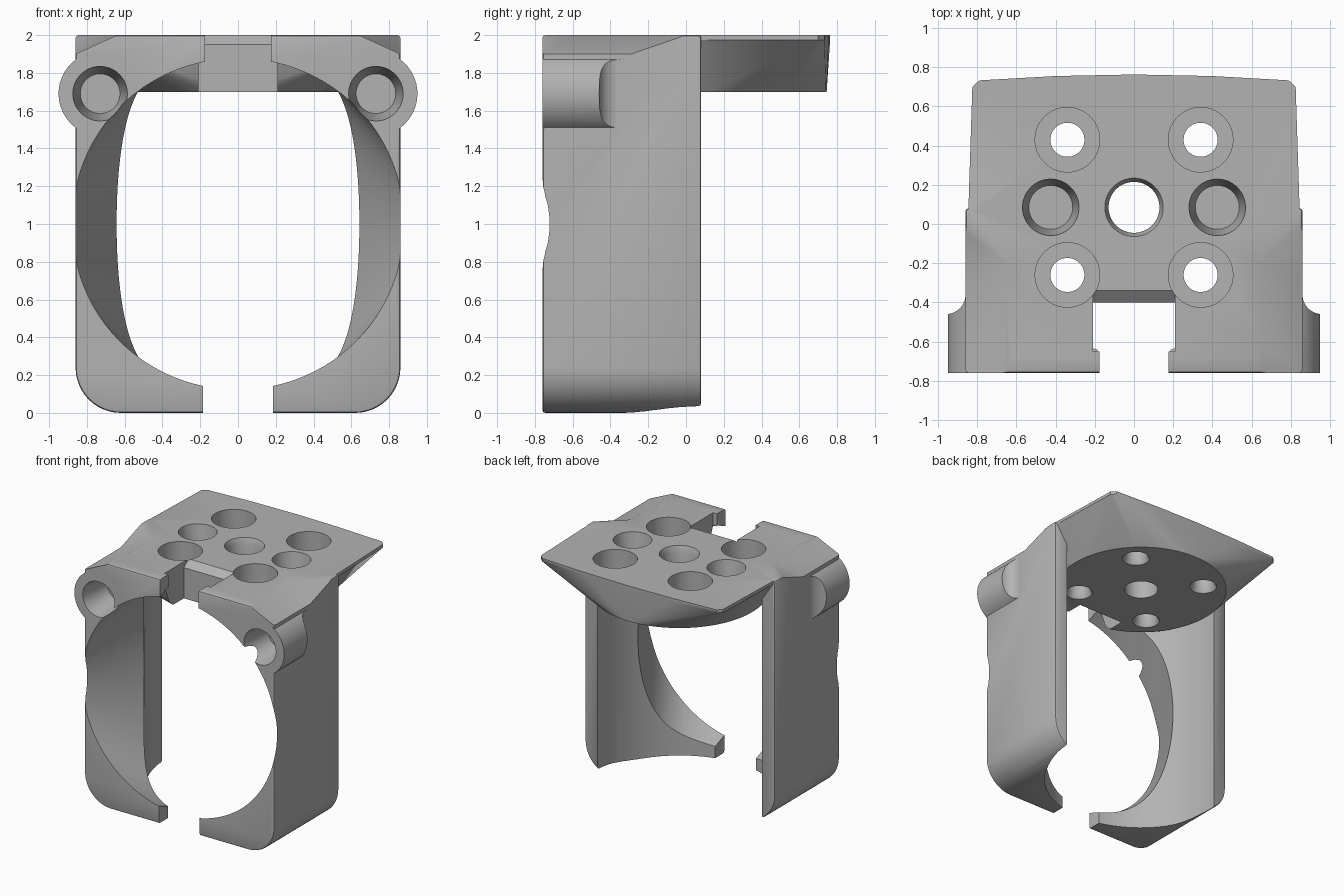
import bpy, bmesh, math
from mathutils import Matrix, Vector

cube = bpy.data.objects.get("Cube")
if cube:
    bpy.data.objects.remove(cube, do_unlink=True)

grey = bpy.data.materials.new("plain_grey")
grey.use_nodes = True
color = (0.45, 0.45, 0.45, 1)
grey.diffuse_color = color
grey.node_tree.nodes["Principled BSDF"].inputs["Base Color"].default_value = color


def make(name, bm):
    bmesh.ops.recalc_face_normals(bm, faces=bm.faces[:])
    mesh = bpy.data.meshes.new(name)
    bm.to_mesh(mesh)
    bm.free()
    mesh.materials.append(grey)
    obj = bpy.data.objects.new(name, mesh)
    bpy.context.collection.objects.link(obj)
    return obj


def hull(name, points):
    bm = bmesh.new()
    for p in points:
        bm.verts.new(p)
    res = bmesh.ops.convex_hull(bm, input=bm.verts[:])
    junk = {g for g in res["geom_interior"] + res["geom_unused"]
            if isinstance(g, bmesh.types.BMVert)}
    bmesh.ops.delete(bm, geom=list(junk), context="VERTS")
    bmesh.ops.dissolve_limit(bm, angle_limit=0.002, verts=bm.verts[:], edges=bm.edges[:])
    return make(name, bm)


def box(name, lo, hi):
    return hull(name, [(x, y, z) for x in (lo[0], hi[0])
                       for y in (lo[1], hi[1]) for z in (lo[2], hi[2])])


def ring(center, rx, ry, axis="Z", n=64):
    """Points of an ellipse lying across the given axis."""
    pts = []
    for i in range(n):
        t = 2 * math.pi * (i + 0.5) / n
        c, s = rx * math.cos(t), ry * math.sin(t)
        pts.append(Vector(center) + Vector((c, s, 0) if axis == "Z" else (c, 0, s)))
    return pts


def cone(name, start, end, r1, r2, axis="Z", n=64):
    return hull(name, ring(start, r1, r1, axis, n) + ring(end, r2, r2, axis, n))


def combine(target, tool, operation="DIFFERENCE"):
    mod = target.modifiers.new("combine", "BOOLEAN")
    mod.object, mod.operation, mod.solver = tool, operation, "EXACT"
    apply_modifier(target, mod)
    bpy.data.objects.remove(tool, do_unlink=True)


def apply_modifier(obj, mod):
    bpy.context.view_layer.objects.active = obj
    bpy.ops.object.modifier_apply(modifier=mod.name)


# Block with large rounded lower corners and softened edges
bm = bmesh.new()
bmesh.ops.create_cube(bm, size=1, matrix=Matrix.Translation((0, -0.34, 1))
                      @ Matrix.Diagonal((1.72, 0.84, 2, 1)))
low = [e for e in bm.edges if all(v.co.z < 0.1 for v in e.verts)
       and abs(e.verts[0].co.x - e.verts[1].co.x) < 0.1]
bmesh.ops.bevel(bm, geom=low, offset=0.24, segments=12, profile=0.5, affect="EDGES")
body = make("clamp_body", bm)
soft = body.modifiers.new("soft", "BEVEL")
soft.width, soft.segments, soft.limit_method = 0.015, 2, "ANGLE"
soft.angle_limit = math.radians(40)
apply_modifier(body, soft)

# Side bosses, blended into the wall by a concave fillet
for s in (-1, 1):
    boss = cone("boss", (s * 0.725, -0.76, 1.69), (s * 0.725, -0.35, 1.69), 0.225, 0.225, "Y")
    combine(boss, cone("fillet", (s * 0.96, -0.36, 1), (s * 0.96, -0.36, 2.2), 0.1, 0.1))
    combine(body, boss, "UNION")

# Upright bore and flared front opening
combine(body, cone("bore", (0, 0.08, -0.2), (0, 0.08, 1.85), 0.745, 0.745, n=96))
combine(body, hull("front_opening", ring((0, -0.8, 1), 0.9, 0.86, "Y", 96)
                   + ring((0, -0.2, 1), 0.594, 1.11, "Y", 96)))

# Top plate, blending from a round underside to a wide outline
outline = [(0.845, -0.68), (0.845, 0.08), (0.825, 0.70), (0.79, 0.733), (0.4, 0.755), (0, 0.763)]
rim = [(s * x, y, z) for s in (-1, 1) for x, y in outline for z in (1.975, 2)]
combine(body, hull("top_plate", ring((0, 0.085, 1.7), 0.66, 0.66, n=96) + rim), "UNION")

# Sloped upper corners
for s in (-1, 1):
    edge = [(0.64, -0.9, 2), (0.64, -0.2, 2), (0.86, 0, 2), (0.86, -0.29, 1.9), (0.86, -0.9, 1.9),
            (0.9, 0.036, 2), (0.9, -0.307, 1.882), (0.9, -0.9, 1.882)]
    pts = [(s * x, y, z) for x, y, z in edge]
    pts += [(s * x, y, 2.1) for x, y, z in edge if z == 2 or x > 0.86]
    combine(body, hull("corner_cut", pts))

# Front slot with retaining lips, sloped back edge, and the gap between lower arms
combine(body, box("slot", (-0.21, -0.65, 1.5), (0.21, -0.4, 2.2)))
combine(body, box("slot_mouth", (-0.175, -0.9, 1.5), (0.175, -0.6, 2.2)))
combine(body, hull("slot_slope", [(x, y, z) for x in (-0.21, 0.21) for y, z in
                                  ((-0.34, 2), (-0.34, 2.1), (-0.42, 2.1), (-0.42, 1.935))]))
combine(body, box("lower_gap", (-0.185, -0.9, -0.2), (0.185, 0, 0.8)))

# Screw holes: counterbore, through hole and flared underside
for x in (-0.34, 0.34):
    for y in (-0.26, 0.43):
        combine(body, cone("counterbore", (x, y, 1.82), (x, y, 2.1), 0.165, 0.165, n=48))
        combine(body, cone("through", (x, y, 1.6), (x, y, 1.9), 0.087, 0.087, n=32))
        combine(body, cone("flare", (x, y, 1.68), (x, y, 1.73), 0.115, 0.087, n=32))

# Centre hole, and blind holes in the plate and the bosses
combine(body, cone("centre", (0, 0.085, 1.6), (0, 0.085, 2.1), 0.13, 0.13, n=48))
combine(body, cone("centre_rim", (0, 0.085, 1.95), (0, 0.085, 2.01), 0.13, 0.153, n=48))
for s in (-1, 1):
    combine(body, cone("plate_blind", (s * 0.425, 0.085, 1.8), (s * 0.425, 0.085, 2.01),
                       0.112, 0.146, n=48))
    combine(body, cone("boss_blind", (s * 0.73, -0.77, 1.69), (s * 0.73, -0.5, 1.69),
                       0.146, 0.105, "Y", 48))

# Smooth curves, sharp edges
bpy.ops.object.select_all(action="DESELECT")
body.select_set(True)
bpy.context.view_layer.objects.active = body
bpy.ops.object.shade_smooth_by_angle(angle=math.radians(30))
